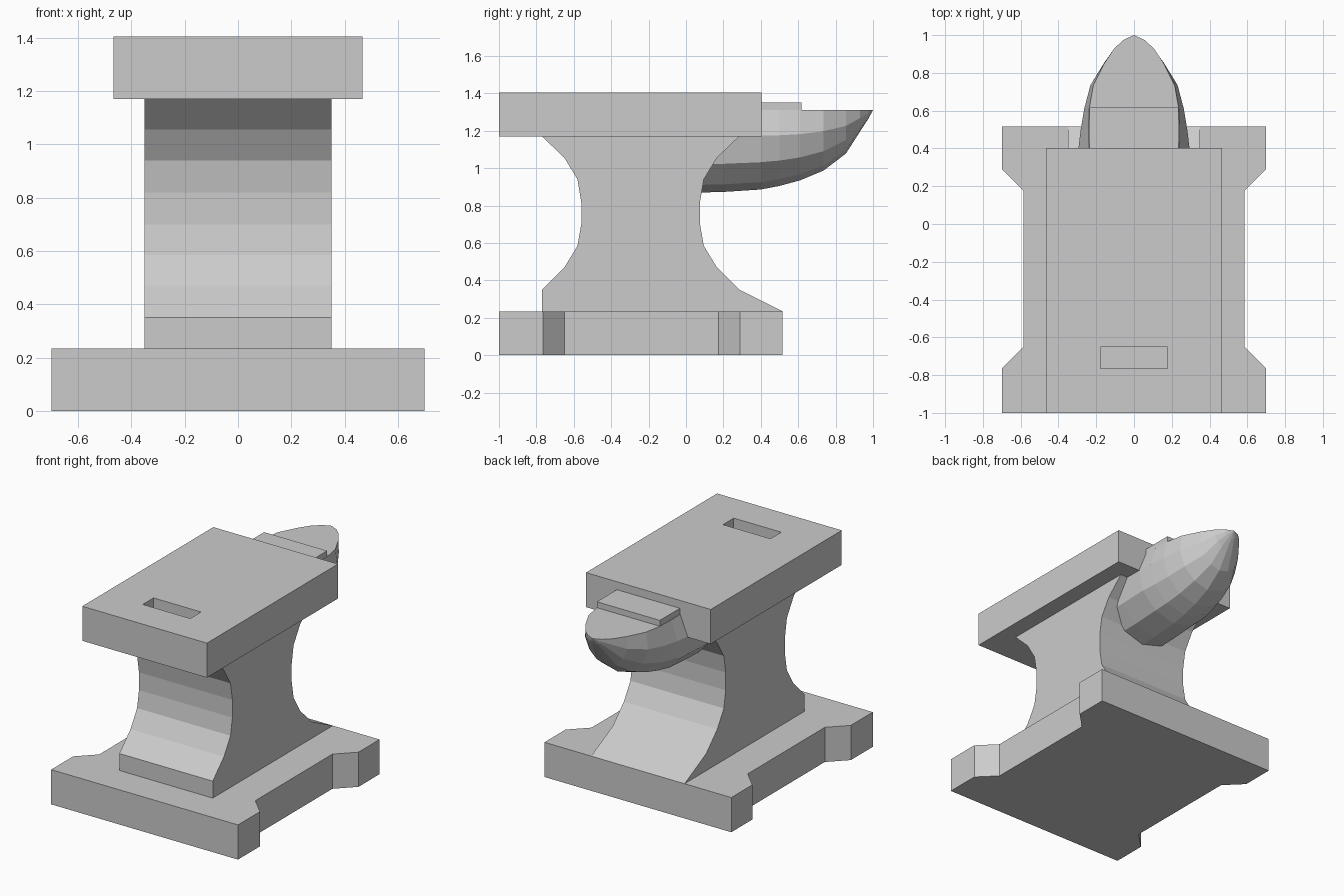
import bpy
import bmesh
from math import sin, cos, pi, radians
from mathutils import Vector

cube = bpy.data.objects.get("Cube")
if cube:
    bpy.data.objects.remove(cube, do_unlink=True)

steel = bpy.data.materials.new("grey_steel")
steel.use_nodes = True
steel.diffuse_color = (0.6, 0.6, 0.6, 1)
steel.node_tree.nodes["Principled BSDF"].inputs["Base Color"].default_value = (0.6, 0.6, 0.6, 1)


def finish(name, bm):
    """Turn a bmesh into a named flat-shaded object."""
    bmesh.ops.recalc_face_normals(bm, faces=bm.faces)
    mesh = bpy.data.meshes.new(name)
    bm.to_mesh(mesh)
    bm.free()
    mesh.materials.append(steel)
    obj = bpy.data.objects.new(name, mesh)
    bpy.context.scene.collection.objects.link(obj)
    return obj


def prism(name, outline, offset):
    """Extrude a planar outline along an offset."""
    bm = bmesh.new()
    face = bm.faces.new([bm.verts.new(p) for p in outline])
    result = bmesh.ops.extrude_face_region(bm, geom=[face], use_keep_orig=True)
    moved = [g for g in result["geom"] if isinstance(g, bmesh.types.BMVert)]
    bmesh.ops.translate(bm, verts=moved, vec=Vector(offset))
    return finish(name, bm)


def block(name, half_x, y0, y1, z0, z1):
    outline = [(-half_x, y0, z0), (half_x, y0, z0), (half_x, y1, z0), (-half_x, y1, z0)]
    return prism(name, outline, (0, 0, z1 - z0))


BASE_TOP, FACE_BOTTOM, FACE_TOP, HORN_TOP = 0.235, 1.17, 1.404, 1.31

# Base with notched sides
side = [(0.7, -1), (0.7, -0.765), (0.585, -0.65), (0.585, 0.175), (0.7, 0.29), (0.7, 0.515)]
outline = side + [(-x, y) for x, y in reversed(side)]
prism("base", [(x, y, 0) for x, y in outline], (0, 0, BASE_TOP))

# Waist: the same concave curve on both sides, with a sloped foot at the back
MID = -0.2425
curve = [(0.5275, 0.35), (0.4075, 0.47), (0.3375, 0.585), (0.3175, 0.70),
         (0.3175, 0.82), (0.3375, 0.94), (0.4075, 1.055), (0.5275, FACE_BOTTOM)]
profile = [(0.515, BASE_TOP)] + [(MID + d, z) for d, z in curve]
profile += [(MID - d, z) for d, z in reversed(curve)] + [(-0.77, BASE_TOP)]
prism("waist", [(-0.35, y, z) for y, z in profile], (0.7, 0, 0))

# Face plate with a rectangular tool hole
face_plate = block("face_plate", 0.467, -1, 0.403, FACE_BOTTOM, FACE_TOP)
cutter = block("tool_hole_cutter", 0.178, -0.765, -0.65, 1.1, 1.5)
cutter.hide_render = True
cutter.hide_set(True)
hole = face_plate.modifiers.new("tool_hole", "BOOLEAN")
hole.operation = "DIFFERENCE"
hole.solver = "EXACT"
hole.object = cutter

# Step between the face plate and the horn
block("horn_step", 0.236, 0.39, 0.617, 1.25, 1.35)

# Horn: rings of (y, half width, bottom z, angle of the flat top's edge)
stations = [(0.0, 0.297, 0.868, 36), (0.2, 0.297, 0.873, 36), (0.4, 0.295, 0.886, 36),
            (0.5, 0.282, 0.905, 31), (0.61, 0.264, 0.935, 26), (0.735, 0.232, 0.987, 22),
            (0.855, 0.16, 1.078, 15), (0.93, 0.105, 1.195, 8), (0.975, 0.055, 1.265, 0)]
SEGMENTS = 8
bm = bmesh.new()
rings = []
for y, width, bottom, degrees in stations:
    a = radians(degrees)
    height = (HORN_TOP - bottom) / (1 + sin(a))
    ring = []
    for i in range(SEGMENTS + 1):
        t = a - (pi + 2 * a) * i / SEGMENTS
        ring.append(bm.verts.new((width * cos(t), y, bottom + height + height * sin(t))))
    rings.append(ring)
tip = bm.verts.new((0, 1, HORN_TOP))
bm.faces.new(rings[0])
for near, far in zip(rings, rings[1:]):
    for i in range(SEGMENTS):
        bm.faces.new((near[i], near[i + 1], far[i + 1], far[i]))
for i in range(SEGMENTS):
    bm.faces.new((rings[-1][i], rings[-1][i + 1], tip))
# Flat top of the horn
bm.faces.new([r[0] for r in rings] + [tip] + [r[-1] for r in reversed(rings)])
finish("horn", bm)
